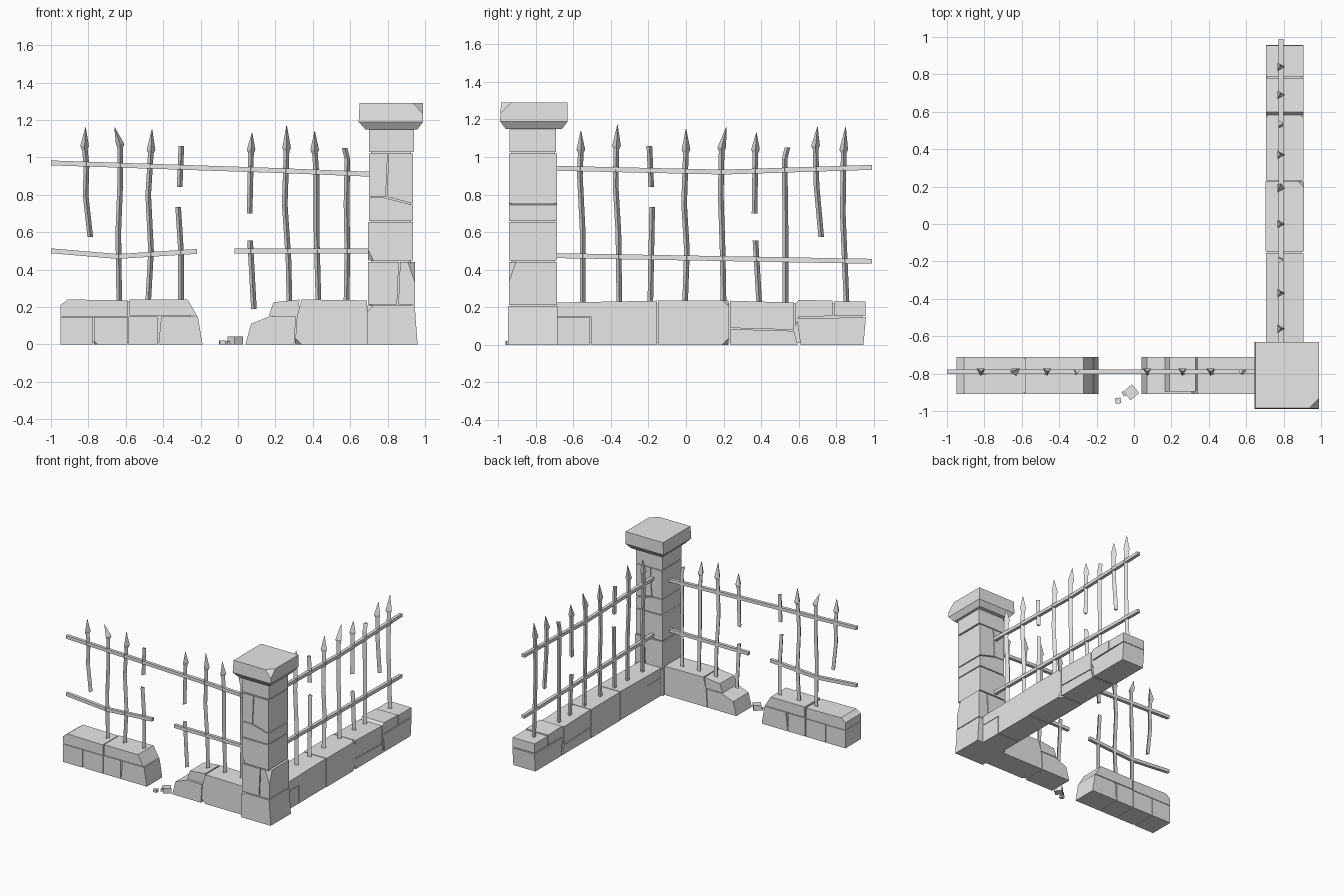
import bpy, bmesh, math
from mathutils import Vector, Matrix

if "Cube" in bpy.data.objects:
    bpy.data.objects.remove(bpy.data.objects["Cube"])

stone = bpy.data.materials.new("pale_grey")
stone.use_nodes = True
stone.diffuse_color = (0.8, 0.8, 0.8, 1)
stone.node_tree.nodes["Principled BSDF"].inputs["Base Color"].default_value = (0.8, 0.8, 0.8, 1)


# Wall frames in hundredths of a unit: u runs along the wall, v points outward
def front(u, v, z):
    return Vector((u, -81 - v, z)) / 100


def side(u, v, z):
    return Vector((80.5 + v, u, z)) / 100


def loft(name, rings):
    """Closed solid through a series of equal-length rings."""
    bm = bmesh.new()
    loops = [[bm.verts.new(p) for p in ring] for ring in rings]
    n = len(loops[0])
    for a, b in zip(loops, loops[1:]):
        for i in range(n):
            j = (i + 1) % n
            bm.faces.new((a[i], a[j], b[j], b[i]))
    bm.faces.new(loops[0])
    bm.faces.new(loops[-1])
    bmesh.ops.recalc_face_normals(bm, faces=bm.faces)
    mesh = bpy.data.meshes.new(name)
    bm.to_mesh(mesh)
    bm.free()
    mesh.materials.append(stone)
    obj = bpy.data.objects.new(name, mesh)
    bpy.context.collection.objects.link(obj)
    return obj


def prism(name, frame, outline, v0=-10, v1=10):
    """Stone whose outline lies in the wall plane."""
    return loft(name, [[frame(u, v, z) for u, z in outline] for v in (v0, v1)])


def box(name, frame, u0, u1, z0, z1, v0=-10, v1=10):
    return prism(name, frame, [(u0, z0), (u1, z0), (u1, z1), (u0, z1)], v0, v1)


def chip(obj, point, normal):
    """Knock a corner off a stone."""
    bm = bmesh.new()
    bm.from_mesh(obj.data)
    bmesh.ops.bisect_plane(bm, geom=bm.verts[:] + bm.edges[:] + bm.faces[:],
                           plane_co=Vector(point) / 100, plane_no=Vector(normal), clear_outer=True)
    bmesh.ops.holes_fill(bm, edges=[e for e in bm.edges if e.is_boundary])
    bmesh.ops.recalc_face_normals(bm, faces=bm.faces)
    bm.to_mesh(obj.data)
    bm.free()


def rail(name, frame, path):
    h = 1.3
    loft(name, [[frame(u, v - 2, z + dz) for v, dz in ((-h, -h), (h, -h), (h, h), (-h, h))]
                for u, z in path])


def bar(name, frame, path, tip=None):
    """Bent three-sided bar, with an optional spear head."""
    def ring(u, z, r):
        return [frame(u + r * a, -2 + r * b, z) for a, b in ((-1, -0.8), (1, -0.8), (0, 1))]
    loft(name, [ring(u, z, 1.5) for u, z in path])
    if tip:
        u, z = path[-1]
        loft(name + "_spear", [ring(u, z - 2, 1.4), ring(u, z, 2.3), ring(*tip, 0.15)])


# Front wall, far section
left_cap = prism("front_left_top_stone", front, [(-95, 15), (-95, 21), (-91, 24), (-59, 23.5), (-59, 15)])
box("front_left_end_stone", front, -95, -77.5, 0, 14.6)
lower = box("front_left_low_stone", front, -77, -59, 0, 14.6)
chip(lower, (-75, -91, 0), (-1, -1, -1))
prism("front_left_broken_top", front, [(-58, 15.5), (-58, 24), (-27, 24), (-22, 15.5)])
box("front_left_middle_stone", front, -58.5, -43, 0, 15)
prism("front_left_broken_low", front, [(-42.5, 0), (-41, 15), (-21.5, 15), (-19, 0)])
prism("front_left_mortar", front, [(-94, 1), (-93, 20), (-90, 23), (-28, 23), (-21, 1)], -9, 9)

# Front wall, section beside the pillar
prism("front_right_broken_low", front, [(4, 0), (7, 11), (17, 15), (31, 15), (30, 0)])
top = prism("front_right_broken_top", front, [(16.5, 15.5), (19, 22.5), (33, 24), (31.5, 15.5)], -10, 8.5)
big = prism("front_right_large_stone", front, [(30.5, 0), (31.5, 15), (34, 24), (69, 23.5), (69, 0)])
chip(big, (32, -91, 2), (-1, -1, -1))
prism("front_right_mortar", front, [(8, 1), (22, 20), (66, 22), (66, 1)], -9, 8)

# Side wall
prism("side_stone_near", side, [(-50.5, 0), (-15.5, 0), (-15.5, 23.5), (-69, 22.5), (-69, 15), (-50.5, 15)])
box("side_stone_near_low", side, -69, -51, 0, 14.6)
mid = box("side_stone_middle", side, -14.8, 22.7, 0, 23.5, -10.3, 10.4)
chip(mid, (91, 19, 0), (1, 1, -1))
chip(mid, (91, 19, 24), (1, 1, 1))
prism("side_stone_far_top", side, [(23.3, 9), (23.3, 23.5), (57.5, 22.5), (57.5, 8)])
prism("side_stone_far_low", side, [(23.3, 0), (23.3, 8.4), (57.5, 7.4), (59.5, 0)])
prism("side_stone_end_inner", side, [(58.2, 9), (58.2, 22), (60, 24), (78, 23.5), (78, 15.3), (60, 15)])
box("side_stone_end_outer", side, 78.8, 95.5, 15.3, 23)
prism("side_stone_end_low", side, [(61, 0), (59, 14), (95.8, 14.7), (94.5, 0)])
box("side_mortar", side, -69, 94, 1, 22, -9, 9)

# Corner pillar
depth = (-12.2, 13.3)
base = prism("pillar_base", front, [(69, 0), (96, 0), (94.5, 20.7), (69, 20.7)], -12.5, 13.7)
chip(base, (69, -94, 18), (-1, -1, 1))
prism("pillar_lower_left", front, [(69.5, 21.3), (85, 21.3), (86, 44), (69.5, 44)], *depth)
chunk = prism("pillar_lower_right", front, [(85.7, 21.3), (94.5, 21.3), (94.5, 44), (86.7, 44)], *depth)
chip(chunk, (93.5, -93, 40), (1, -1, 0.35))
waist = prism("pillar_middle", front, [(69.5, 44.8), (93.5, 44.8), (93.5, 65.3), (69.5, 65.3)], *depth)
chip(waist, (69, -93, 49), (-1, -1, -0.5))
prism("pillar_wedge", front, [(70, 66), (93.5, 66), (93.5, 74.5), (78, 78.5), (70, 78.5)], *depth)
prism("pillar_upper_left", front, [(70, 79), (79, 79), (80, 102), (70, 102)], *depth)
prism("pillar_upper_right", front, [(79.5, 79), (93.5, 75.2), (93.5, 102), (80.6, 102)], *depth)
box("pillar_neck", front, 70, 94, 102.8, 116, -11.8, 13)
box("pillar_mortar", front, 71, 92.5, 1, 110, -11, 12)


def cap_ring(x0, x1, y0, y1, z):
    return [Vector(p) / 100 for p in ((x0, y0, z), (x1, y0, z), (x1, y1, z), (x0, y1, z))]


cap = loft("pillar_cap", [cap_ring(68, 96, -96, -66, 115), cap_ring(64.5, 99, -99, -63, 119),
                          cap_ring(65, 99, -98.5, -63, 129)])
chip(cap, (95, -97, 129), (1, -1, 1))

# Rails
rail("front_top_rail", front, [(-100, 97), (-40, 95), (20, 93), (70, 91)])
rail("front_low_rail_far", front, [(-100, 50), (-64, 47), (-22, 49.7)])
rail("front_low_rail_near", front, [(-2, 50), (70, 50)])
rail("side_top_rail", side, [(-69, 94), (20, 92), (99, 94.5)])
rail("side_low_rail", side, [(-69, 47.5), (99, 44.5)])

# Bars: path along the wall, then spear tip or None
front_bars = [
    ([(-79, 57.5), (-81.5, 80), (-81, 95), (-82, 106)], (-81.5, 116)),
    ([(-63.5, 23), (-64, 60), (-63, 85), (-63, 107)], (-66, 116)),
    ([(-48, 23), (-46.5, 50), (-48, 80), (-46.5, 104)], (-46, 115)),
    ([(-30.5, 23), (-30.5, 50), (-32, 73.5)], None),
    ([(-31.2, 84), (-30.3, 106)], None),
    ([(8.5, 19), (6.5, 55.5)], None),
    ([(6.2, 70), (7, 104)], (7.5, 113)),
    ([(27.5, 23), (27, 45), (25, 75), (26, 105)], (26, 117)),
    ([(43, 23), (42, 60), (42, 90), (41, 104)], (41, 114)),
    ([(58, 23), (58.5, 50), (58, 75), (58.5, 99), (57, 105)], None),
]
side_bars = [
    ([(-55, 22), (-55, 60), (-56.5, 90), (-56, 104)], (-56, 114)),
    ([(-35.5, 22), (-36, 60), (-37.5, 85), (-37, 106)], (-36.5, 117)),
    ([(-19, 22), (-18, 73.5)], None),
    ([(-18.5, 84), (-19.5, 106)], None),
    ([(-0.5, 22), (0.5, 50), (-1, 75), (0, 104)], (0, 115)),
    ([(20, 22), (19.5, 50), (18.5, 80), (19, 105)], (21.5, 116)),
    ([(39, 22), (37, 55.5)], None),
    ([(36.5, 70), (37, 104)], (37.5, 113)),
    ([(53, 22), (53, 60), (52.5, 99), (54, 105)], None),
    ([(72, 57.5), (69.5, 85), (69, 106)], (70, 116)),
    ([(85.5, 22), (83.5, 70), (84, 104)], (85, 116)),
]
for label, frame, bars in (("front", front, front_bars), ("side", side, side_bars)):
    for i, (path, tip) in enumerate(bars):
        bar(f"{label}_bar_{i + 1}", frame, path, tip)

# Fallen rubble in the gap
for i, (x, y, s, turn) in enumerate(((-1.5, -90, 6, 40), (-8.5, -94.5, 3, 10), (-5, -90.5, 2.5, 25))):
    bit = box(f"rubble_{i + 1}", lambda u, v, z: Vector((u, v, z)) / 100,
              -s / 2, s / 2, 0, s * 0.7, -s / 2, s / 2)
    bit.matrix_world = Matrix.Translation((x / 100, y / 100, 0)) @ Matrix.Rotation(math.radians(turn), 4, "Z")
